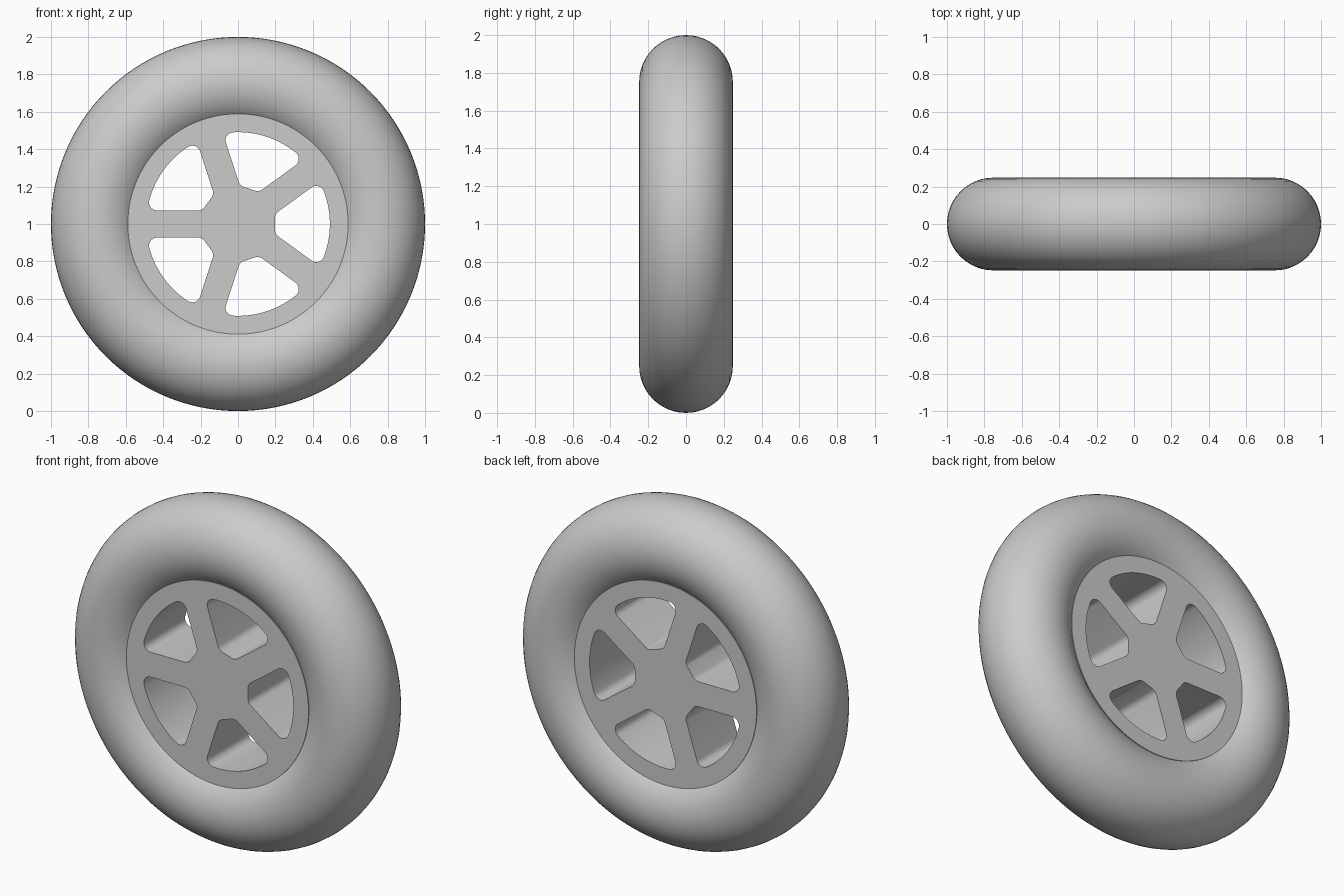
import bpy, bmesh
from math import sin, cos, tan, asin, radians, pi

if "Cube" in bpy.data.objects:
    bpy.data.objects.remove(bpy.data.objects["Cube"])

HALF_SPOKE, R_OUT, R_IN, FILLET = 0.073, 0.491, 0.198, 0.043
A = radians(36)  # half the angle between spokes


def arc(cx, cy, r, a0, a1, n):
    return [(cx + r * cos(a0 + (a1 - a0) * i / n), cy + r * sin(a0 + (a1 - a0) * i / n))
            for i in range(n + 1)]


def window(turn):
    """Rounded opening between two spokes, rotated by turn."""
    d = HALF_SPOKE + FILLET
    th = A - asin(d / (R_OUT - FILLET))
    c2 = ((R_OUT - FILLET) * cos(th), (R_OUT - FILLET) * sin(th))
    c1 = (R_IN + FILLET, (R_IN + FILLET - d / sin(A)) * tan(A))
    half = arc(0, 0, R_OUT, 0, th, 10)[:-1]
    half += arc(*c2, FILLET, th, A + pi / 2, 10)
    half += arc(*c1, FILLET, A + pi / 2, pi, 6)
    pts = half + [(x, -y) for x, y in reversed(half[1:])]
    return [(x * cos(turn) - y * sin(turn), x * sin(turn) + y * cos(turn)) for x, y in pts]


# Tire
bpy.ops.mesh.primitive_torus_add(major_radius=0.752, minor_radius=0.248, major_segments=128,
                                 minor_segments=48, location=(0, 0, 1), rotation=(pi / 2, 0, 0))
tire = bpy.context.object
tire.name = "tire"
bpy.ops.object.shade_smooth()

# Five-spoke rim: disc outline with five openings, extruded
curve = bpy.data.curves.new("rim", 'CURVE')
curve.dimensions = '2D'
curve.fill_mode = 'BOTH'
curve.extrude = 0.19
outlines = [arc(0, 0, 0.589, 0, 2 * pi, 128)[:-1]]
outlines += [window(radians(72 * i)) for i in range(5)]
for pts in outlines:
    s = curve.splines.new('POLY')
    s.points.add(len(pts) - 1)
    for p, (x, y) in zip(s.points, pts):
        p.co = (x, y, 0, 1)
    s.use_cyclic_u = True
rim = bpy.data.objects.new("rim", curve)
bpy.context.collection.objects.link(rim)
rim.location = (0, 0, 1)
rim.rotation_euler = (pi / 2, 0, 0)
bpy.ops.object.select_all(action='DESELECT')
rim.select_set(True)
bpy.context.view_layer.objects.active = rim
bpy.ops.object.convert(target='MESH')

# Weld the caps to the walls and smooth the curved walls
rim = bpy.context.object
bm = bmesh.new()
bm.from_mesh(rim.data)
bmesh.ops.remove_doubles(bm, verts=bm.verts, dist=1e-4)
bmesh.ops.recalc_face_normals(bm, faces=bm.faces)
bm.to_mesh(rim.data)
bm.free()
bpy.ops.object.shade_smooth_by_angle(angle=radians(30))
